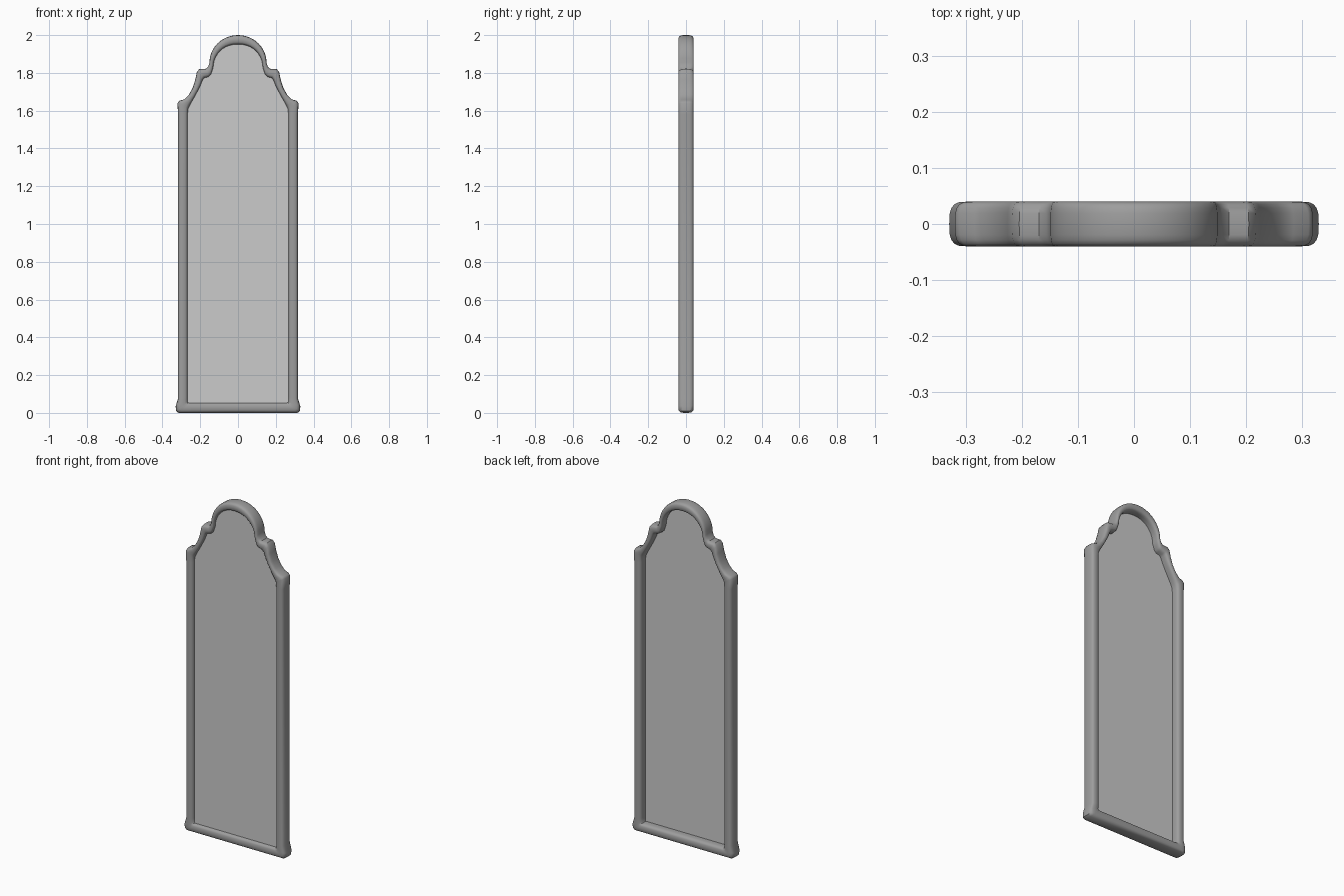
import bpy, bmesh, math

cube = bpy.data.objects.get("Cube")
if cube:
    bpy.data.objects.remove(cube)


def material(name, grey):
    m = bpy.data.materials.new(name)
    m.use_nodes = True
    colour = (grey, grey, grey, 1)
    m.diffuse_color = colour
    m.node_tree.nodes["Principled BSDF"].inputs["Base Color"].default_value = colour
    return m


def finish(bm, name, mat):
    bmesh.ops.recalc_face_normals(bm, faces=bm.faces)
    mesh = bpy.data.meshes.new(name)
    bm.to_mesh(mesh)
    bm.free()
    obj = bpy.data.objects.new(name, mesh)
    bpy.context.collection.objects.link(obj)
    mesh.materials.append(mat)
    bpy.ops.object.select_all(action='DESELECT')
    obj.select_set(True)
    bpy.context.view_layer.objects.active = obj
    bpy.ops.object.shade_smooth_by_angle(angle=math.radians(40))
    return obj


# Paired outer and inner outline points (x, z, x, z), bottom centre to shoulder
half = [
    (0, 0, 0, .055),
    (.315, 0, .25, .055),
    (.328, .01, .262, .055),
    (.33, .035, .265, .06),
    (.318, .075, .265, .085),
    (.318, 1.58, .265, 1.585),
    (.32, 1.64, .262, 1.61),
    (.312, 1.652, .255, 1.625),
    (.285, 1.66, .245, 1.645),
    (.26, 1.685, .228, 1.675),
    (.24, 1.72, .212, 1.705),
    (.226, 1.765, .197, 1.735),
    (.218, 1.805, .187, 1.76),
    (.205, 1.82, .178, 1.772),
    (.17, 1.822, .155, 1.778),
    (.157, 1.835, .143, 1.79),
]
# Round arch at the head
STEPS = 10
for i in range(STEPS + 1):
    a = math.pi / 2 * i / STEPS
    c, s = math.cos(a), math.sin(a)
    half.append((.151 * c, 1.855 + .145 * s, .131 * c ** .9, 1.825 + .125 * s))
half[-1] = (0, 2, 0, 1.95)
loop = half + [(-a, b, -c, d) for a, b, c, d in reversed(half[1:-1])]


# Rounded moulding section: t runs from outer (0) to inner (1) edge
def power(v):
    return math.copysign(abs(v) ** .62, v)


SIDES = 20
section = []
for k in range(SIDES):
    a = 2 * math.pi * k / SIDES
    section.append((.5 - .5 * power(math.cos(a)), .04 * power(math.sin(a))))

# Frame: the section swept between both outlines
bm = bmesh.new()
rings = [[bm.verts.new((ox + (ix - ox) * t, y, oz + (iz - oz) * t))
          for t, y in section] for ox, oz, ix, iz in loop]
for i, ring in enumerate(rings):
    after = rings[(i + 1) % len(rings)]
    for k in range(SIDES):
        n = (k + 1) % SIDES
        bm.faces.new((ring[k], ring[n], after[n], after[k]))
finish(bm, "frame", material("dark grey frame", .34))

# Panel: a thin slab reaching just inside the moulding
bm = bmesh.new()
front, back = [[bm.verts.new((ix + (ox - ix) * .15, y, iz + (oz - iz) * .15))
                for ox, oz, ix, iz in loop] for y in (-.022, -.004)]
bm.faces.new(front)
bm.faces.new(back)
for i in range(len(loop)):
    n = (i + 1) % len(loop)
    bm.faces.new((front[i], front[n], back[n], back[i]))
finish(bm, "mirror_panel", material("light grey panel", .6))
